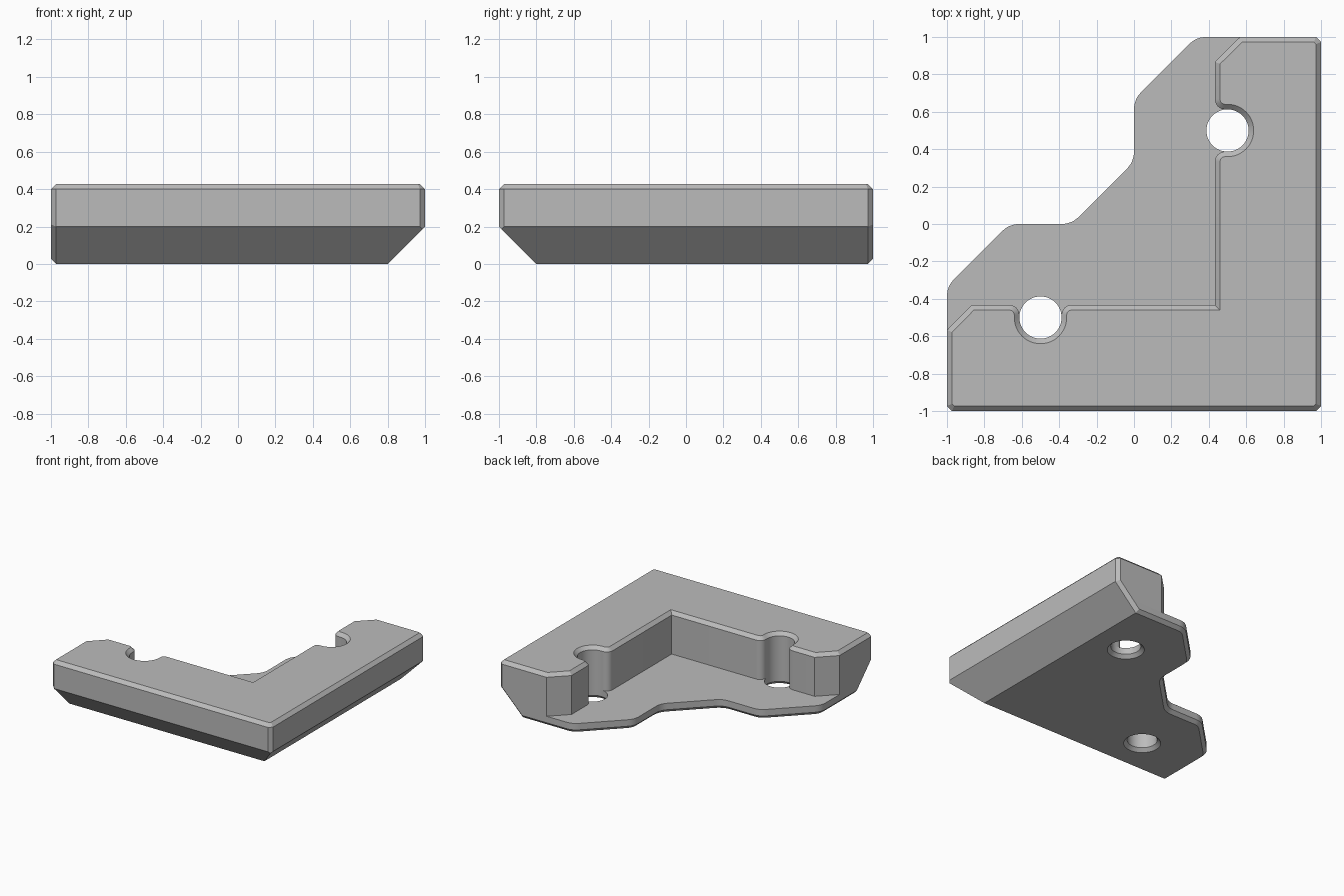
import bpy
import bmesh
from math import radians, cos, sin
from mathutils import Vector

cube = bpy.data.objects.get("Cube")
if cube:
    bpy.data.objects.remove(cube, do_unlink=True)

BEVEL = 0.027
PLATE_TOP = 0.08
HEIGHT = 0.427
HOLE = 0.113
FILLET = 0.053

grey = bpy.data.materials.new("plain grey")
grey.use_nodes = True
colour = (0.5, 0.5, 0.5, 1)
grey.diffuse_color = colour
grey.node_tree.nodes["Principled BSDF"].inputs["Base Color"].default_value = colour


def arc(cx, cy, r, start, end, steps):
    angles = [radians(start + (end - start) * i / steps) for i in range(steps + 1)]
    return [Vector((cx + r * cos(a), cy + r * sin(a))) for a in angles]


def rounded(before, corner, after, reach=0.055, steps=6):
    """Replace a corner with a short curve."""
    c = Vector(corner)
    a = c + (Vector(before) - c).normalized() * reach
    b = c + (Vector(after) - c).normalized() * reach
    ts = [i / steps for i in range(steps + 1)]
    return [a * (1 - t) ** 2 + c * 2 * t * (1 - t) + b * t * t for t in ts]


def mirrored(points):
    """Reflect across the bracket's diagonal, keeping the winding."""
    return [Vector((-p.y, -p.x)) for p in reversed(points)]


def inset(loop, d):
    """Shift a loop towards its left-hand (material) side."""
    result = []
    for i, p in enumerate(loop):
        u = (p - loop[i - 1]).normalized()
        v = (loop[(i + 1) % len(loop)] - p).normalized()
        n1, n2 = Vector((-u.y, u.x)), Vector((-v.y, v.x))
        result.append(p + (n1 + n2) * d / (1 + n1.dot(n2)))
    return result


def solid(name, loops, levels):
    """Stack outlines at (z, inset) levels, cap them and cut the sloped underside."""
    bm = bmesh.new()
    caps = ([], [])
    for loop in loops:
        rings = [[bm.verts.new((p.x, p.y, z)) for p in inset(loop, d)] for z, d in levels]
        n = len(loop)
        for low, high in zip(rings, rings[1:]):
            for i in range(n):
                j = (i + 1) % n
                bm.faces.new((low[i], low[j], high[j], high[i]))
        for cap, ring in zip(caps, (rings[0], rings[-1])):
            cap += [bm.edges.get((ring[i - 1], ring[i])) for i in range(n)]
    for cap in caps:
        bmesh.ops.triangle_fill(bm, edges=cap, use_beauty=True)
    # Two sloped faces, then the bevel on the outer end of each slope
    e = 1 - BEVEL
    s = 0.5 ** 0.5
    cuts = [((0, -1, 0.2), (0, -s, -s)), ((1, 0, 0.2), (s, 0, -s)),
            ((-e, -1, 0.2), (-1, -s, -s)), ((1, e, 0.2), (s, 1, -s))]
    for point, normal in cuts:
        cut = bmesh.ops.bisect_plane(bm, geom=bm.verts[:] + bm.edges[:] + bm.faces[:],
                                     dist=1e-5, plane_co=point, plane_no=normal,
                                     clear_outer=True)
        rim = [g for g in cut["geom_cut"]
               if isinstance(g, bmesh.types.BMEdge) and g.is_boundary]
        if rim:
            bmesh.ops.triangle_fill(bm, edges=rim, use_beauty=True)
    bmesh.ops.remove_doubles(bm, verts=bm.verts[:], dist=1e-5)
    bmesh.ops.dissolve_limit(bm, angle_limit=0.005, verts=bm.verts[:], edges=bm.edges[:])
    bmesh.ops.recalc_face_normals(bm, faces=bm.faces[:])
    mesh = bpy.data.meshes.new(name)
    bm.to_mesh(mesh)
    bm.free()
    mesh.materials.append(grey)
    obj = bpy.data.objects.new(name, mesh)
    bpy.context.collection.objects.link(obj)
    bpy.ops.object.select_all(action="DESELECT")
    obj.select_set(True)
    bpy.context.view_layer.objects.active = obj
    bpy.ops.object.shade_smooth_by_angle(angle=radians(30))
    return obj


# Outer corner edges shared by both parts
third = 1 / 3
edge = 1 - BEVEL
outer = [Vector(p) for p in ((1, -edge), (1, edge), (edge, 1))]

# Base plate with stepped inner outline and two screw holes
path = [(1, 1), (third, 1), (0, 2 * third), (0, third), (-third, 0)]
half = list(outer)
for i in range(1, 4):
    half += rounded(path[i - 1], path[i], path[i + 1])
holes = [arc(c, c, HOLE, 90, -270, 48)[:-1] for c in (0.5, -0.5)]
solid("base_plate", [half + mirrored(half)] + holes,
      [(0, BEVEL), (BEVEL, 0), (PLATE_TOP, 0)])

# L-shaped wall with clipped ends and rounded screw pockets
inner = 0.433
fx = inner + FILLET
fy = HOLE + FILLET
half = outer + [Vector((0.567, 1)), Vector((inner, 0.867))]
half += arc(fx, 0.5 + fy, FILLET, 180, 270, 8)
half += arc(0.5, 0.5, HOLE, 90, -90, 24)
half += arc(fx, 0.5 - fy, FILLET, 90, 180, 8)
solid("corner_wall", [half + [Vector((inner, -inner))] + mirrored(half)],
      [(PLATE_TOP, 0), (HEIGHT - BEVEL, 0), (HEIGHT, BEVEL)])
